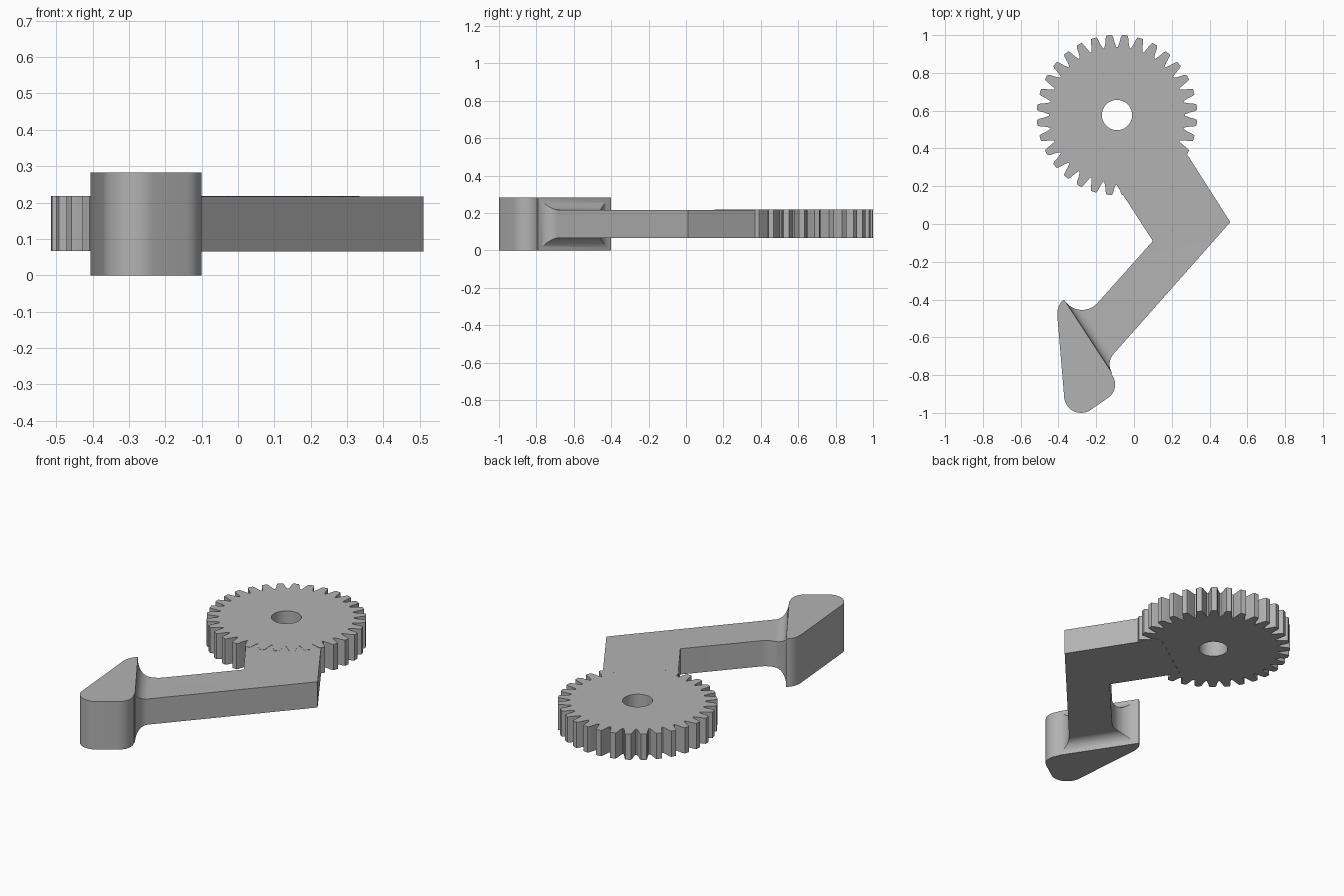
import bpy, bmesh
from math import cos, sin, pi, radians, sqrt
from mathutils import Vector

cube = bpy.data.objects.get("Cube")
if cube:
    bpy.data.objects.remove(cube, do_unlink=True)

grey = bpy.data.materials.new("plain_grey")
grey.use_nodes = True
tone = (0.45, 0.45, 0.45, 1)
grey.diffuse_color = tone
grey.node_tree.nodes["Principled BSDF"].inputs["Base Color"].default_value = tone

HEIGHT, LOW, HIGH = 0.282, 0.067, 0.218
GEAR = Vector((-0.09, 0.577))


def arc(cx, cy, r, start, end, steps=14):
    angles = [radians(start + (end - start) * i / steps) for i in range(steps + 1)]
    return [(cx + r * cos(a), cy + r * sin(a)) for a in angles]


def sweep(name, points, offset):
    """Closed solid from a flat 3D outline moved along an offset."""
    bm = bmesh.new()
    face = bm.faces.new([bm.verts.new(p) for p in points])
    new = bmesh.ops.extrude_face_region(bm, geom=[face])["geom"]
    bmesh.ops.translate(bm, vec=offset, verts=[v for v in new if isinstance(v, bmesh.types.BMVert)])
    bmesh.ops.recalc_face_normals(bm, faces=bm.faces)
    mesh = bpy.data.meshes.new(name)
    bm.to_mesh(mesh)
    bm.free()
    mesh.materials.append(grey)
    obj = bpy.data.objects.new(name, mesh)
    bpy.context.collection.objects.link(obj)
    return obj


def plate(name, outline, bottom, top):
    return sweep(name, [(x, y, bottom) for x, y in outline], (0, 0, top - bottom))


def select(obj):
    bpy.ops.object.select_all(action="DESELECT")
    obj.select_set(True)
    bpy.context.view_layer.objects.active = obj


def combine(obj, tool, operation):
    mod = obj.modifiers.new("cut", "BOOLEAN")
    mod.object, mod.operation, mod.solver = tool, operation, "EXACT"
    select(obj)
    bpy.ops.object.modifier_apply(modifier=mod.name)
    bpy.data.objects.remove(tool, do_unlink=True)


# Gear: repeated tooth profile, then a bored shaft hole
TEETH = 32
tooth = [(0.36, -0.088), (0.385, -0.064), (0.41, -0.05), (0.425, -0.034)]
tooth += [(r, -a) for r, a in reversed(tooth)]
outline = []
for i in range(TEETH):
    mid = (i + 0.5) * 2 * pi / TEETH
    outline += [(GEAR.x + r * cos(mid + a), GEAR.y + r * sin(mid + a)) for r, a in tooth]
gear = plate("gear", outline, LOW, HIGH)
bore = plate("bore", arc(GEAR.x, GEAR.y, 0.08, 0, 354, 59), -0.1, 0.5)
combine(gear, bore, "DIFFERENCE")

# Bent arm, flaring in plan where it meets the head
flare_inner = arc(-0.275, -0.345, 0.11, 210, 317)
flare_outer = arc(-0.043, -0.744, 0.086, 139, 213)
outline = [(-0.12, 0.25), (0.1, -0.09)] + flare_inner[::-1] + flare_outer[::-1]
outline += [(0.51, 0.01), (0.21, 0.48)]
arm = plate("bent_arm", outline, -0.1, 0.4)

# Thickness profile of the arm, rounded outward towards the head face
tip, heel = Vector(flare_inner[0]), Vector(flare_outer[-1])
along = (heel - tip).normalized()
normal = Vector((-along.y, along.x))
half, middle = (HIGH - LOW) / 2, HEIGHT / 2
radius = middle - half
side = [(d, half + radius - sqrt(max(0, radius**2 - (radius - d) ** 2)))
        for d in [radius * (1 - cos(i * pi / 24)) for i in range(13)]]
side = [(-0.002, middle)] + side + [(2, half)]
profile = [(d, middle + h) for d, h in side] + [(d, middle - h) for d, h in reversed(side)]
start = tip - along * 1.5
points = [((start + normal * d).x, (start + normal * d).y, z) for d, z in profile]
thickness = sweep("thickness", points, (along * 4).to_3d())
combine(arm, thickness, "INTERSECT")

# Tall wedge-shaped head with rounded corners
outline = [tuple(tip), (-0.386, -0.413), (-0.397, -0.432), (-0.404, -0.455), (-0.406, -0.485)]
outline += arc(-0.28, -0.91, 0.09, 188, 300)
outline += arc(-0.185, -0.85, 0.085, 300, 400)
outline += [tuple(heel)]
head = plate("wedge_head", outline, 0, HEIGHT)

for part in (gear, arm, head):
    select(part)
    bpy.ops.object.shade_smooth_by_angle(angle=radians(25))
